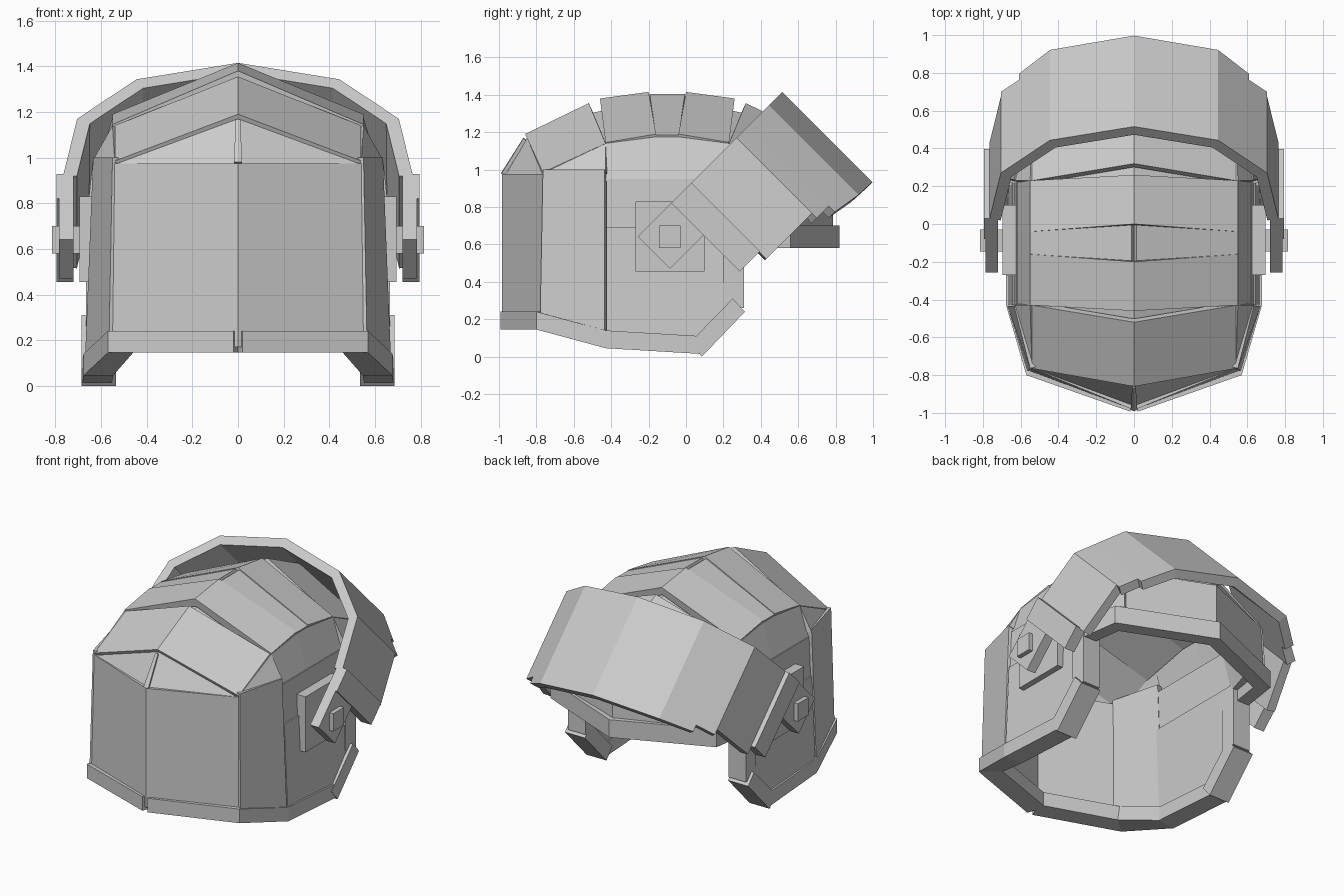
import bpy
import bmesh
from mathutils import Vector

default_cube = bpy.data.objects.get("Cube")
if default_cube:
    bpy.data.objects.remove(default_cube, do_unlink=True)

CENTRE = Vector((0, -0.1, 0.7))   # middle of the shell, used to face panels outward


def link_mirrored(name, bm):
    """Turn a half-model bmesh into an object mirrored across x."""
    mesh = bpy.data.meshes.new(name)
    bm.to_mesh(mesh)
    bm.free()
    obj = bpy.data.objects.new(name, mesh)
    bpy.context.collection.objects.link(obj)
    mirror = obj.modifiers.new("Mirror", "MIRROR")
    mirror.use_axis[0] = True
    return obj


def panel(name, faces, thickness):
    """Flat armour panel, thickened towards the inside."""
    bm = bmesh.new()
    for points in faces:
        face = bm.faces.new([bm.verts.new(p) for p in points])
        face.normal_update()
        if face.normal.dot(face.calc_center_median() - CENTRE) < 0:
            face.normal_flip()
    bmesh.ops.remove_doubles(bm, verts=bm.verts[:], dist=0.0005)
    obj = link_mirrored(name, bm)
    solid = obj.modifiers.new("Solidify", "SOLIDIFY")
    solid.thickness = thickness
    solid.offset = -1
    solid.use_even_offset = True
    return obj


def block(name, low, high, place=lambda p: p):
    """Box between two corners, optionally placed in another frame."""
    bm = bmesh.new()
    bmesh.ops.create_cube(bm, size=1)
    for v in bm.verts:
        v.co = place([high[i] if v.co[i] > 0 else low[i] for i in range(3)])
    bmesh.ops.recalc_face_normals(bm, faces=bm.faces[:])
    return link_mirrored(name, bm)


def strip(lower, upper):
    """Quads between two point rows."""
    return [[lower[i], lower[i + 1], upper[i + 1], upper[i]]
            for i in range(len(lower) - 1)]


def raised(points, height):
    return [(x, y, z + height) for x, y, z in points]


def rear(points):
    """Reflect front points to the back of the shell."""
    return [(x, 2 * CENTRE.y - y, z) for x, y, z in points]


def lifted(points, floor):
    return [(x, y, max(z, floor)) for x, y, z in points]


# Walls, brow facets and roof ends: the same set at front and back
wall = [(0, -0.985, 0.17), (0.55, -0.78, 0.17), (0.54, -0.765, 0.975), (0, -0.985, 0.975)]
cheek = [(0.55, -0.765, 1), (0.635, -0.435, 1), (0.67, -0.435, 0.12), (0.565, -0.78, 0.2)]
brow = [(0, -0.965, 0.97), (0.54, -0.765, 0.97), (0, -0.85, 1.17)]
brow_rib = [(0, -0.99, 0.98), (0.018, -0.985, 0.98), (0.01, -0.87, 1.165), (0, -0.87, 1.17)]
roof_end = [(0, -0.86, 1.19), (0.54, -0.765, 0.985), (0.54, -0.43, 1.14), (0, -0.52, 1.355)]
roof_band = [(0, -0.46, 1.38), (0.55, -0.43, 1.145), (0.55, -0.16, 1.19), (0, -0.2, 1.415)]
corner = [(0.54, -0.765, 0.98), (0.55, -0.43, 1.14), (0.635, -0.43, 0.99)]

end_parts = {
    "wall": (wall, 0.065), "cheek": (cheek, 0.11), "brow": (brow, 0.03),
    "brow_rib": (brow_rib, 0.02), "roof_end": (roof_end, 0.04),
    "roof_band": (roof_band, 0.05), "corner": (corner, 0.03),
}
for part, (points, thickness) in end_parts.items():
    panel("front_" + part, [points], thickness)
    panel("back_" + part, [rear(lifted(points, 0.66))], thickness)

# Middle roof band with a narrow groove along the ridge
front_edge = [(0.012, -0.195, 1.405), (0.55, -0.16, 1.185)]
panel("middle_roof_band", strip(front_edge, rear(front_edge)), 0.05)

# Liner closing the grooves between roof bands
liner_ridge = [(0, -0.56, 1.29), (0, -0.2, 1.37)]
liner_eave = [(0.53, -0.5, 1.08), (0.53, -0.16, 1.15)]
liner_ridge += rear(liner_ridge)[::-1]
liner_eave += rear(liner_eave)[::-1]
panel("roof_liner", strip(liner_ridge, liner_eave), 0.02)

# Sloped shoulder between roof and side wall
shoulder_top = [(0.55, -0.43, 1.14), (0.55, -0.16, 1.175)]
shoulder_top += rear(shoulder_top)[::-1]
shoulder_low = [(0.62, y, 0.94) for x, y, z in shoulder_top]
panel("shoulder", strip(shoulder_top, shoulder_low), 0.03)


# Thick side walls, the upper plate set slightly inside the lower one
def side(y, z, inset=0.0):
    return (0.674 - 0.043 * z - inset, y, z)


upper_outline = [(-0.425, 0.95), (0.28, 0.95), (0.28, 0.69), (-0.425, 0.69)]
lower_outline = [(-0.425, 0.69), (0.3, 0.69), (0.3, 0.27), (0.08, 0.07), (-0.425, 0.11)]
panel("upper_side", [[side(y, z, 0.01) for y, z in upper_outline]], 0.09)
panel("lower_side", [[side(y, z) for y, z in lower_outline]], 0.11)
block("side_back_edge", (0.535, 0.2, 0.26), (0.665, 0.31, 0.66))

# Trim around the lower edges
trim = [(0.02, -0.993, 0.145), (0.57, -0.8, 0.145), (0.677, -0.43, 0.045), (0.682, 0.07, 0.015)]
panel("lower_trim", strip(trim, raised(trim, 0.095)), 0.13)
panel("jaw_trim", [[(0.685, 0.085, 0), (0.685, 0.315, 0.24),
                    (0.685, 0.25, 0.31), (0.685, 0.02, 0.075)]], 0.15)
back_trim = [(0, 0.82, 0.58), (0.62, 0.56, 0.58), (0.67, 0.22, 0.58)]
panel("back_trim", strip(back_trim, raised(back_trim, 0.12)), 0.09)

# Ear hub and pivot pin
block("ear_plate", (0.62, -0.27, 0.455), (0.695, 0.1, 0.83))
block("pivot_pin", (0.66, -0.145, 0.58), (0.815, -0.03, 0.7))


# Raised visor, laid out along its own tilted axes about the pivot
def visor_point(p):
    x, along, up = p
    slope = 0.5 ** 0.5
    return (x, -0.086 + slope * (along - up), 0.642 + slope * (along + up))


def visor_column(x, along, lowest):
    """Visor points from the upper edge down, ending on the tapered lower edge."""
    return [visor_point((x, along, up)) for up in (0.121, -0.45, -0.485, lowest)]


columns = [visor_column(0, 0.972, -0.56), visor_column(0.445, 0.87, -0.555),
           visor_column(0.61, 0.715, -0.53), visor_column(0.705, 0.625, -0.52),
           visor_column(0.765, 0.28, -0.52)]
visor_faces = []
for i, count in enumerate([4, 4, 3, 2]):
    visor_faces += strip(columns[i][:count], columns[i + 1][:count])
panel("visor", visor_faces, 0.06)

block("visor_end_plate", (0.72, 0.132, -0.397), (0.795, 0.285, 0.121), visor_point)
block("visor_arm", (0.72, -0.121, -0.123), (0.785, 0.14, 0.121), visor_point)
